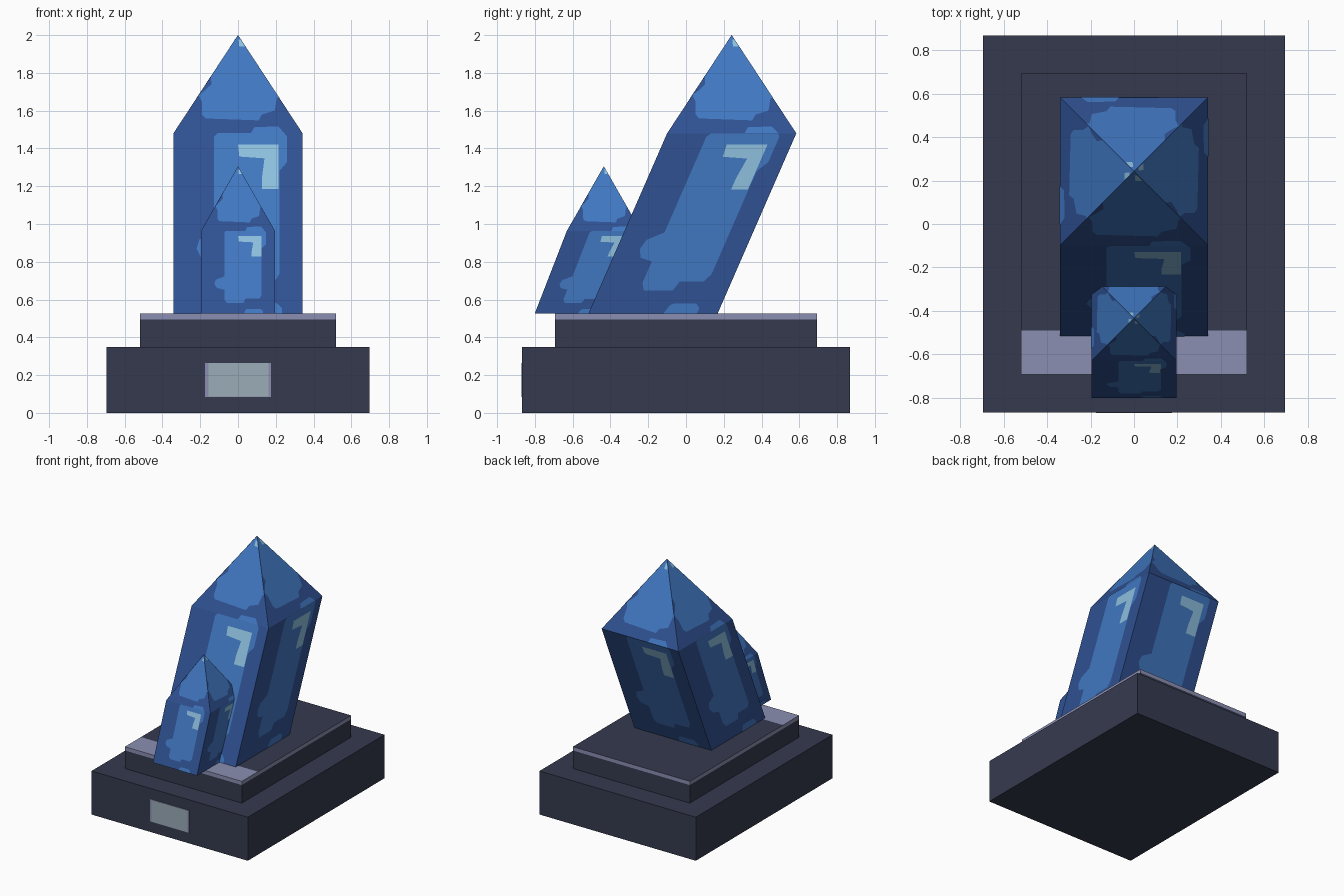
import bpy, bmesh
from mathutils import Vector

cube = bpy.data.objects.get("Cube")
if cube:
    bpy.data.objects.remove(cube, do_unlink=True)


def material(name, r, g, b):
    lin = [((c / 255 + 0.055) / 1.055) ** 2.4 for c in (r, g, b)] + [1.0]
    m = bpy.data.materials.new(name)
    m.use_nodes = True
    m.diffuse_color = lin
    m.node_tree.nodes["Principled BSDF"].inputs["Base Color"].default_value = lin
    return m


SLATE = material("dark slate", 53, 58, 78)
LAVENDER = material("lavender trim", 139, 143, 178)
SILVER = material("plaque silver", 155, 172, 185)
DEEP = material("deep blue", 47, 81, 146)
MID = material("mid blue", 64, 119, 192)
PALE = material("pale blue glint", 141, 191, 222)


def finish(name, bm, mats):
    me = bpy.data.meshes.new(name)
    bm.to_mesh(me)
    bm.free()
    for m in mats:
        me.materials.append(m)
    ob = bpy.data.objects.new(name, me)
    bpy.context.collection.objects.link(ob)
    return ob


def box_mesh(x, y, z):
    bm = bmesh.new()
    bmesh.ops.create_cube(bm, size=1)
    for v in bm.verts:
        for i, (lo, hi) in enumerate((x, y, z)):
            v.co[i] = lo if v.co[i] < 0 else hi
    return bm


# Stepped plinth
finish("plinth_base", box_mesh((-0.695, 0.695), (-0.868, 0.868), (0, 0.35)), [SLATE])
finish("plinth_step", box_mesh((-0.52, 0.52), (-0.694, 0.694), (0.35, 0.495)), [SLATE])

# Cap: lavender rim and front strip, slate top behind the strip
cap = box_mesh((-0.52, 0.52), (-0.694, 0.694), (0.495, 0.525))
bmesh.ops.bisect_plane(cap, geom=cap.verts[:] + cap.edges[:] + cap.faces[:],
                       plane_co=(0, -0.49, 0), plane_no=(0, 1, 0))
for f in cap.faces:
    if f.normal.z > 0.9 and f.calc_center_median().y > -0.49:
        f.material_index = 1
finish("plinth_cap", cap, [LAVENDER, SLATE])

# Front plaque with slim side trims
finish("plaque_trim", box_mesh((-0.175, 0.175), (-0.870, -0.866), (0.085, 0.265)), [LAVENDER])
finish("plaque", box_mesh((-0.157, 0.162), (-0.872, -0.866), (0.087, 0.263)), [SILVER])

# Painted shapes: (across, up) with across in half widths and up from 0 to 1
WALL_PATCH = [(-.37, .98), (-.32, 1), (.72, 1), (.76, .98), (.76, .84), (.64, .79),
              (.64, .22), (.57, .18), (.2, .18), (.15, .13), (-.3, .13), (-.37, .17),
              (-.37, .29), (-.57, .31), (-.64, .36), (-.6, .41), (-.37, .45)]
WALL_NUB = [(.16, 0), (.68, 0), (.68, .03), (.6, .058), (.26, .058), (.2, .045)]
WALL_GLINT = [(0, .937), (.02, .87), (.41, .86), (.37, .75), (.37, .69), (.63, .69), (.63, .937)]
ROOF_PATCH = [(-.56, .19), (-.5, .15), (.32, .13), (.37, .19), (.57, .23), (.6, .36),
              (.64, .36), (0, 1), (-.42, .58), (-.41, .5), (-.52, .43), (-.61, .39), (-.56, .32)]
ROOF_NUB = [(.2, 0), (.72, 0), (.62, .07), (.25, .06)]
ROOF_GLINT = [(.01, .95), (.02, .88), (.11, .88), (.05, .95)]


def crystal(name, half, foot, ring, apex):
    """Leaning square prism with a pyramid tip; foot, ring and apex are centres."""
    foot, ring, apex = Vector(foot), Vector(ring), Vector(apex)
    bm = bmesh.new()

    def polygon(points, index=0):
        f = bm.faces.new([bm.verts.new(p) for p in points])
        f.material_index = index
        f.normal_update()
        return f

    corners = []
    for out in (Vector((0, -1, 0)), Vector((1, 0, 0)), Vector((0, 1, 0)), Vector((-1, 0, 0))):
        side = Vector((-out.y, out.x, 0))

        def wall(u, t):
            return foot.lerp(ring, t) + half * (out + u * side)

        def roof(u, t):
            return (ring + half * out).lerp(apex, t) + half * u * side

        corners.append(wall(-1, 0))
        wn = polygon([wall(-1, 0), wall(1, 0), wall(1, 1), wall(-1, 1)]).normal.copy()
        rn = polygon([roof(-1, 0), roof(1, 0), apex]).normal.copy()
        # Painted patches lie just above each face
        for place, normal, shapes in ((wall, wn, (WALL_PATCH, WALL_NUB, WALL_GLINT)),
                                      (roof, rn, (ROOF_PATCH, ROOF_NUB, ROOF_GLINT))):
            for shape, index in zip(shapes, (1, 1, 2)):
                f = polygon([place(u, t) + normal * 0.0015 * index for u, t in shape], index)
                if f.normal.dot(normal) < 0:
                    f.normal_flip()
    polygon(corners[::-1])
    bmesh.ops.remove_doubles(bm, verts=bm.verts[:], dist=0.0002)
    finish(name, bm, [DEEP, MID, PALE])


crystal("large_crystal", 0.342, (0, -0.175, 0.525), (0, 0.242, 1.48), (0, 0.242, 2.0))
crystal("small_crystal", 0.196, (0, -0.605, 0.525), (0, -0.435, 0.963), (0, -0.435, 1.305))
